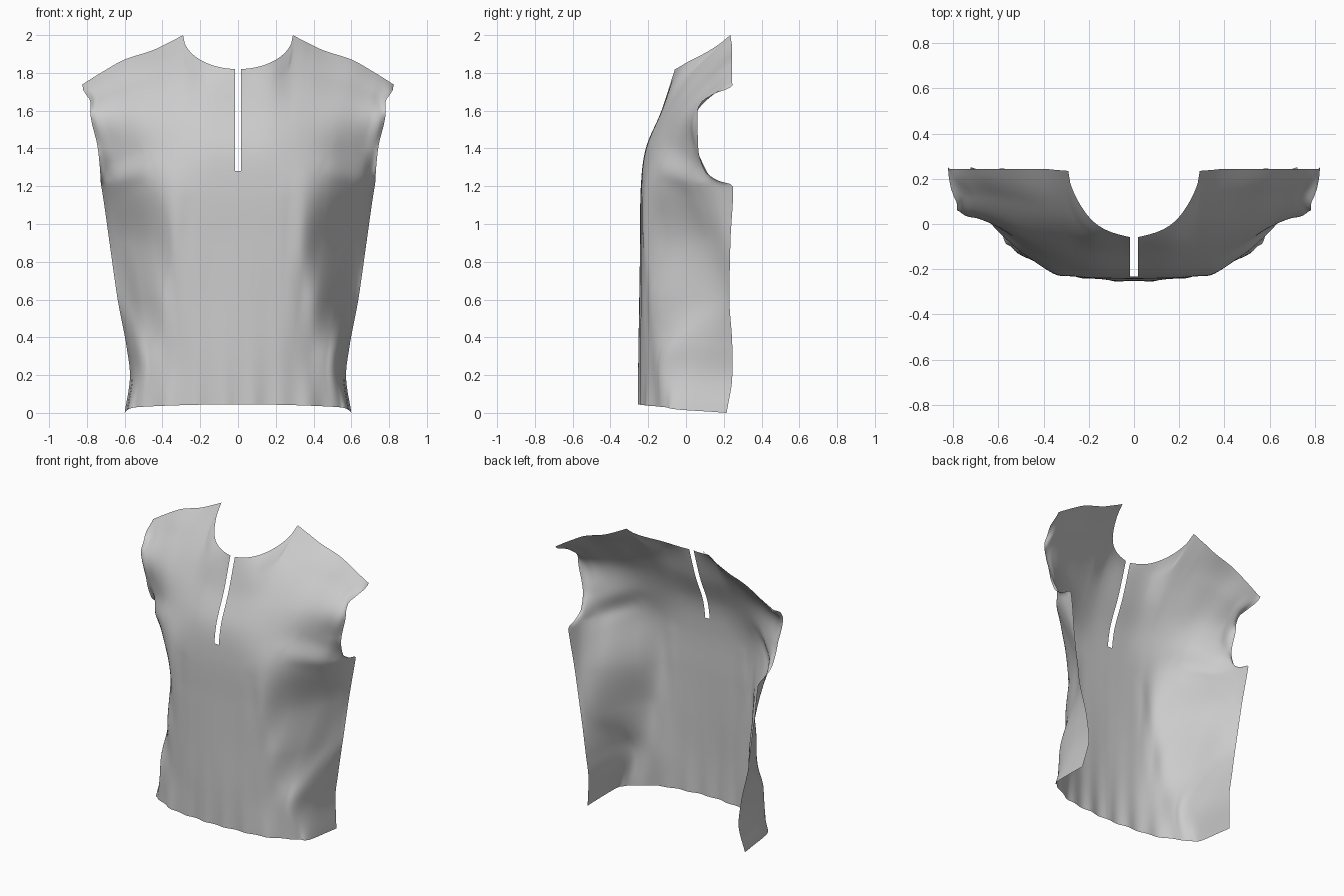
import bpy, bmesh, math

if "Cube" in bpy.data.objects:
    bpy.data.objects.remove(bpy.data.objects["Cube"])

def curve(xs, ys, x, limit=True):
    """Smooth interpolation; limit prevents overshoot."""
    n = len(xs)
    i = 0
    while i < n - 2 and x > xs[i + 1]:
        i += 1
    def slope(k):
        return (ys[k + 1] - ys[k]) / (xs[k + 1] - xs[k])
    def tangent(k):
        if k == 0:
            return slope(0)
        if k == n - 1:
            return slope(n - 2)
        a, b = slope(k - 1), slope(k)
        if not limit:
            return (ys[k + 1] - ys[k - 1]) / (xs[k + 1] - xs[k - 1])
        return 0 if a * b <= 0 else 2 * a * b / (a + b)
    h = xs[i + 1] - xs[i]
    t = (x - xs[i]) / h
    return ((1 + 2 * t) * (1 - t) ** 2 * ys[i] + t * (1 - t) ** 2 * h * tangent(i)
            + t * t * (3 - 2 * t) * ys[i + 1] + t * t * (t - 1) * h * tangent(i + 1))

def fold(x, z, a, b, width, depth):
    """Soft cloth crease along the line a-b in the front view."""
    dx, dz = b[0] - a[0], b[1] - a[1]
    t = ((x - a[0]) * dx + (z - a[1]) * dz) / (dx * dx + dz * dz)
    c = min(1, max(0, t))
    d = math.hypot(x - a[0] - c * dx, z - a[1] - c * dz)
    return depth * math.sin(math.pi * (0.1 + 0.8 * c)) * math.exp(-(d / width) ** 2)

# Side seam and armhole edge: heights, half widths, depths
side_z = [0, .2, .35, .6, .9, 1.19, 1.205, 1.225, 1.28, 1.4, 1.6, 1.65, 1.69, 1.72, 1.74]
side_x = [.60, .572, .59, .637, .68, .722, .725, .727, .73, .742, .782, .782, .808, .822, .822]
side_y = [.215, .245, .245, .23, .235, .25, .25, .18, .10, .065, .06, .085, .15, .23, .25]

# Shoulder line
shoulder_x = [.29, .35, .45, .60, .70, .82]
shoulder_z = [2.0, 1.968, 1.92, 1.87, 1.815, 1.74]

# Depth of the cloth: one row per height, one column per width fraction
depth_z = [0, .3, .6, .9, 1.2, 1.4, 1.6, 1.8, 2.0]
depth_u = [0, .2, .35, .5, .65, .8, .9, .97]
depth = [
    [-.253, -.245, -.235, -.225, -.195, -.145, -.10, -.05],
    [-.253, -.247, -.238, -.22, -.19, -.15, -.09, .08],
    [-.248, -.242, -.235, -.22, -.17, -.02, .12, .20],
    [-.243, -.24, -.235, -.22, -.10, .05, .14, .20],
    [-.239, -.237, -.23, -.21, -.14, -.03, .05, .14],
    [-.213, -.208, -.188, -.153, -.097, -.02, .03, .055],
    [-.13, -.125, -.10, -.07, -.03, .02, .045, .055],
    [-.065, -.035, .03, .07, .13, .20, .25, .28],
    [.00, .14, .24, .30, .36, .45, .50, .53]]
columns = list(zip(*depth))

NU, NV, GAP = 100, 112, .017
SLIT = 78          # row where the neck slit starts

def cloth_y(u, z, edge):
    ys = [curve(depth_z, c, z, False) for c in columns] + [edge]
    return curve(depth_u + [1], ys, u, False)

def point(i, j):
    u, v = i / NU, j / NV
    sz = 1.74 * v
    x = GAP + (curve(side_z, side_x, sz) - GAP) * u
    # upper border: round neckline, then shoulder
    tx = GAP + (.82 - GAP) * u
    if tx < .2899:
        top = 2.0 - .18 * math.sqrt(1 - (tx / .29) ** 2)
    else:
        top = curve(shoulder_x, shoulder_z, tx)
    low, line = .045 - .018 * u ** 2 - .027 * u ** 30, 1.82 - .08 * u
    z = low + (line - low) * v + (top - line) * v ** 8
    y = cloth_y(u, z, curve(side_z, side_y, sz))
    # shoulder edge lies in one plane
    if u > .34 and v > .6:
        w = min(1, (u - .34) / .12)
        y += (.243 - cloth_y(u, top, .25)) * w * w * (3 - 2 * w) * v ** 14 * (u < 1)
    # drape folds and hem ripples, fading at the seams
    fade = 1 - u ** 10
    y += fade * (fold(x, z, (.27, 1.1), (.42, .05), .05, .008)
                 + fold(x, z, (.78, 1.17), (.46, 1.32), .06, -.018)
                 + fold(x, z, (.76, 1.28), (.50, 1.40), .06, .010)
                 + .007 * math.cos(x * 42) * math.exp(-z / .22))
    return x, y, z

# Half of the front panel
bm = bmesh.new()
grid = [[bm.verts.new(point(i, j)) for j in range(NV + 1)] for i in range(NU + 1)]
for i in range(NU):
    for j in range(NV):
        bm.faces.new((grid[i][j], grid[i + 1][j], grid[i + 1][j + 1], grid[i][j + 1]))

# Centre strip, stopping at the slit
mid = [bm.verts.new((0, grid[0][j].co.y, grid[0][j].co.z)) for j in range(SLIT + 1)]
for j in range(SLIT):
    bm.faces.new((mid[j], grid[0][j], grid[0][j + 1], mid[j + 1]))

mesh = bpy.data.meshes.new("shirt_front_panel")
bm.to_mesh(mesh)
bm.free()
panel = bpy.data.objects.new("shirt_front_panel", mesh)
bpy.context.collection.objects.link(panel)

# Other half
mirror = panel.modifiers.new("mirror", 'MIRROR')
mirror.merge_threshold = .0005
for p in mesh.polygons:
    p.use_smooth = True
